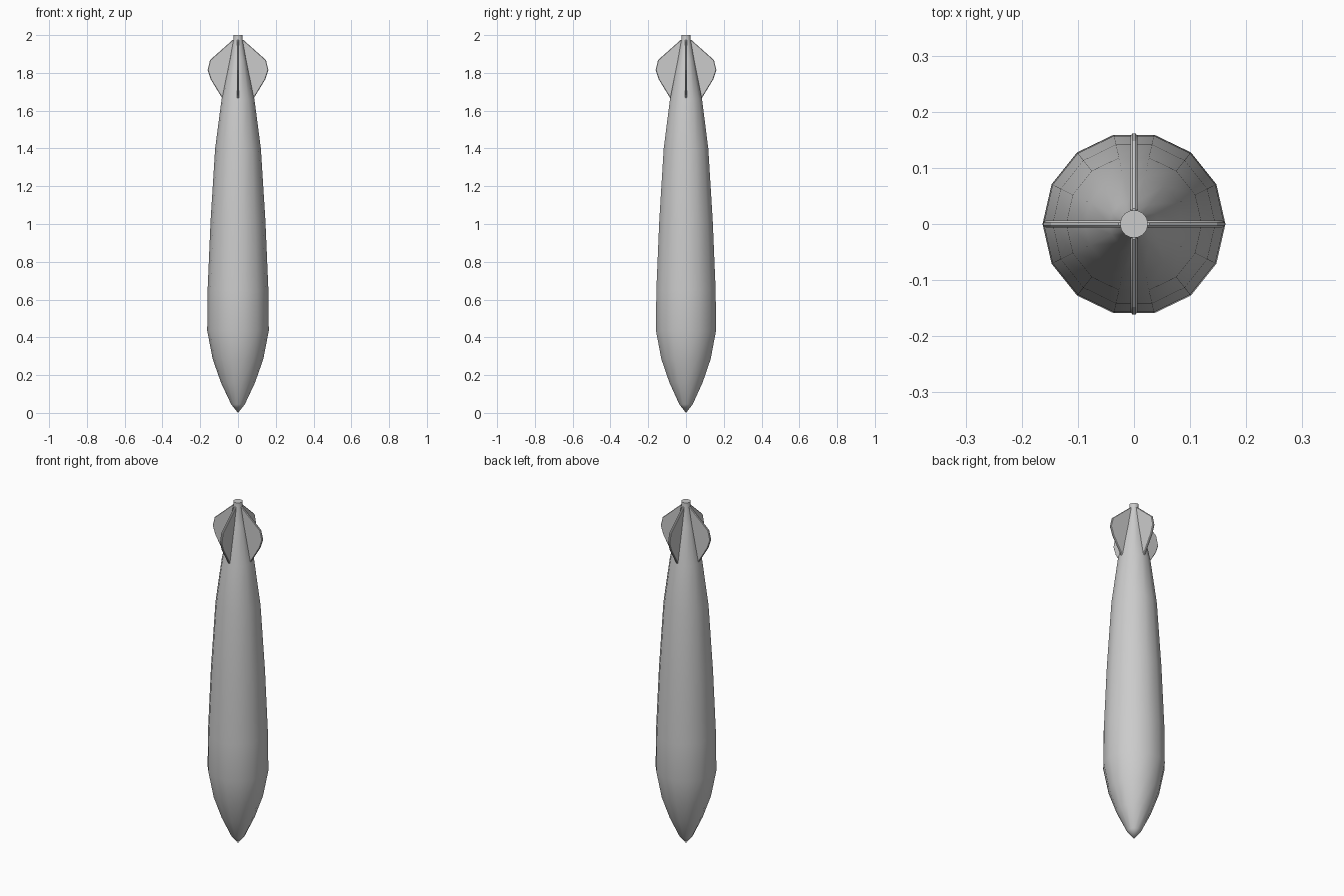
import bpy, bmesh, math
from mathutils import Matrix

cube = bpy.data.objects.get("Cube")
if cube:
    bpy.data.objects.remove(cube, do_unlink=True)

SIDES = 14
GREY = (0.6, 0.6, 0.6, 1.0)

metal = bpy.data.materials.new("light_grey")
metal.use_nodes = True
metal.diffuse_color = GREY
metal.node_tree.nodes["Principled BSDF"].inputs["Base Color"].default_value = GREY


def add_object(name, bm, smooth_angle):
    bmesh.ops.recalc_face_normals(bm, faces=bm.faces)
    mesh = bpy.data.meshes.new(name)
    bm.to_mesh(mesh)
    bm.free()
    mesh.materials.append(metal)
    obj = bpy.data.objects.new(name, mesh)
    bpy.context.collection.objects.link(obj)
    bpy.ops.object.select_all(action='DESELECT')
    bpy.context.view_layer.objects.active = obj
    obj.select_set(True)
    bpy.ops.object.shade_smooth_by_angle(angle=math.radians(smooth_angle))
    return obj


# Body: a tapered profile (radius, height) turned around the z axis
profile = [(0.036, 0.045), (0.09, 0.16), (0.134, 0.285), (0.163, 0.435),
           (0.161, 0.65), (0.145, 1.02), (0.121, 1.4), (0.087, 1.66),
           (0.044, 1.87), (0.025, 1.975), (0.025, 2.0)]
bm = bmesh.new()
rings = []
for radius, z in profile:
    rings.append([bm.verts.new((radius * math.cos(math.tau * i / SIDES),
                                radius * math.sin(math.tau * i / SIDES), z))
                  for i in range(SIDES)])
for low, high in zip(rings, rings[1:]):
    for i in range(SIDES):
        j = (i + 1) % SIDES
        bm.faces.new((low[i], low[j], high[j], high[i]))
nose = bm.verts.new((0, 0, 0))
for i in range(SIDES):
    bm.faces.new((nose, rings[0][(i + 1) % SIDES], rings[0][i]))
bm.faces.new(rings[-1])
add_object("body", bm, 40)

# Fins: one outline (distance from axis, height) with bevelled rims, four times
outline = [(0.015, 1.975), (0.028, 1.975), (0.148, 1.868), (0.161, 1.815),
           (0.144, 1.765), (0.08, 1.66), (0.06, 1.66)]
HALF = 0.006
for k, name in enumerate(("left_fin", "back_fin", "right_fin", "front_fin")):
    bm = bmesh.new()
    face = bm.faces.new([bm.verts.new((x, -HALF, z)) for x, z in outline])
    extruded = bmesh.ops.extrude_face_region(bm, geom=[face])["geom"]
    bmesh.ops.translate(bm, vec=(0, 2 * HALF, 0),
                        verts=[v for v in extruded if isinstance(v, bmesh.types.BMVert)])
    rims = [e for e in bm.edges if abs(e.verts[0].co.y - e.verts[1].co.y) < HALF]
    bmesh.ops.bevel(bm, geom=rims, offset=0.003, segments=1, affect='EDGES')
    bm.transform(Matrix.Rotation(k * math.pi / 2, 4, 'Z'))
    add_object(name, bm, 30)
